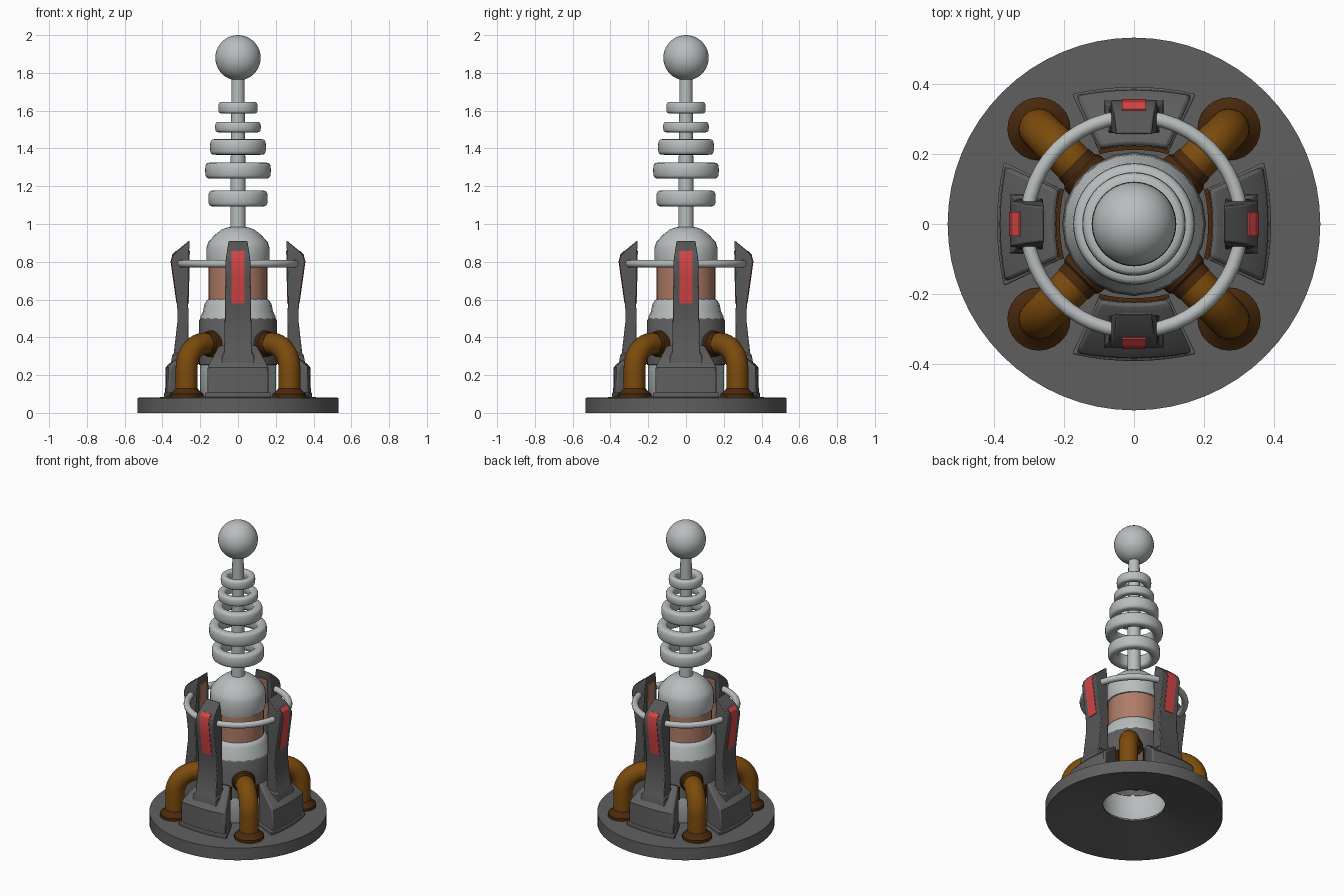
import bpy, bmesh, math
from mathutils import Matrix, Vector

if "Cube" in bpy.data.objects:
    bpy.data.objects.remove(bpy.data.objects["Cube"])


def mat(name, r, g, b):
    m = bpy.data.materials.new(name)
    m.diffuse_color = (r, g, b, 1)
    m.use_nodes = True
    m.node_tree.nodes["Principled BSDF"].inputs["Base Color"].default_value = m.diffuse_color
    return m


STEEL = mat("pale steel", 0.48, 0.51, 0.51)
GREY = mat("base grey", 0.115, 0.115, 0.115)
DARK = mat("arm grey", 0.095, 0.095, 0.095)
COPPER = mat("copper", 0.43, 0.20, 0.135)
PIPE = mat("pipe brown", 0.20, 0.07, 0.004)
BROWN = mat("dark brown", 0.068, 0.022, 0.004)
RED = mat("red", 0.66, 0.06, 0.06)


def finish(name, bm, m, angle=35, turn=0, bevel=0):
    bmesh.ops.remove_doubles(bm, verts=bm.verts, dist=1e-5)
    bmesh.ops.recalc_face_normals(bm, faces=bm.faces)
    bm.transform(Matrix.Rotation(math.radians(turn), 4, 'Z'))
    me = bpy.data.meshes.new(name)
    bm.to_mesh(me)
    bm.free()
    me.materials.append(m)
    ob = bpy.data.objects.new(name, me)
    bpy.context.collection.objects.link(ob)
    if bevel:
        b = ob.modifiers.new("bevel", 'BEVEL')
        b.width, b.segments, b.limit_method = bevel, 2, 'ANGLE'
        b.angle_limit = math.radians(40)
    bpy.ops.object.select_all(action='DESELECT')
    ob.select_set(True)
    bpy.context.view_layer.objects.active = ob
    bpy.ops.object.shade_smooth_by_angle(angle=math.radians(angle))
    return ob


def skin(bm, rows, wrap_rows=False, wrap_cols=True, caps=False):
    """Join rows of points with quads."""
    vs = [[bm.verts.new(p) for p in row] for row in rows]
    n, k = len(vs), len(vs[0])
    for i in range(n if wrap_rows else n - 1):
        for j in range(k if wrap_cols else k - 1):
            a, b = vs[i], vs[(i + 1) % n]
            bm.faces.new((a[j], a[(j + 1) % k], b[(j + 1) % k], b[j]))
    if caps:
        bm.faces.new(vs[0])
        bm.faces.new(vs[-1])


def lathe(name, prof, m, segs=48, closed=False, angle=35):
    bm = bmesh.new()
    rows = []
    for i in range(segs):
        a = math.tau * i / segs
        rows.append([(r * math.cos(a), r * math.sin(a), z) for r, z in prof])
    skin(bm, rows, wrap_rows=True, wrap_cols=closed)
    return finish(name, bm, m, angle)


def rounded_ring(name, outer, z, w, h, m, n=16, power=0.6):
    """Ring with a soft squarish cross-section."""
    prof = []
    for i in range(n):
        a = math.tau * i / n
        c, s = math.cos(a), math.sin(a)
        prof.append((outer - w / 2 + math.copysign(abs(c) ** power, c) * w / 2,
                     z + math.copysign(abs(s) ** power, s) * h / 2))
    return lathe(name, prof, m, closed=True, angle=60)


def sector(name, prof, half, m, turn, bevel=0):
    """Wedge block facing -y with a gently curved outer face."""
    bm = bmesh.new()
    rows = []
    for i in range(9):
        t = i / 4 - 1
        a, k = math.radians(half) * t, 1 + 0.05 * t * t
        rows.append([(r * k * math.sin(a), -r * k * math.cos(a), z) for r, z in prof])
    skin(bm, rows, caps=True)
    finish(name, bm, m, 30, turn, bevel)


def loft(name, levels, m, turn, bevel=0):
    """Stacked rectangles: outer r, outer z, inner r, inner z, half width."""
    bm = bmesh.new()
    skin(bm, [[(-w, -ro, zo), (w, -ro, zo), (w, -ri, zi), (-w, -ri, zi)]
              for ro, zo, ri, zi, w in levels], caps=True)
    finish(name, bm, m, 30, turn, bevel)


def tube(name, path, m, turn, segs=24):
    """Tube along (r, z, radius) points in the plane facing -y."""
    bm = bmesh.new()
    rows = []
    for i, (r, z, rad) in enumerate(path):
        p, q = path[max(i - 1, 0)], path[min(i + 1, len(path) - 1)]
        t = Vector((0, -(q[0] - p[0]), q[1] - p[1])).normalized()
        side = Vector((1, 0, 0))
        up = t.cross(side)
        c = Vector((0, -r, z))
        rows.append([c + rad * (math.cos(a) * side + math.sin(a) * up)
                     for a in (math.tau * j / segs for j in range(segs))])
    skin(bm, rows, caps=True)
    finish(name, bm, m, 40, turn)


# Base disc, hollowed underneath with a central hole
lathe("base_disc", [(0.187, 0.075), (0.533, 0.0), (0.533, 0.08), (0.187, 0.088)],
      GREY, 64, True)

# Central core, stacked bottom to top
lathe("inner_column", [(0.187, 0.08), (0.2, 0.1), (0.2, 0.26)], STEEL, 24)
lathe("core_collar", [(0.19, 0.25), (0.206, 0.255), (0.206, 0.49), (0.198, 0.503),
                      (0.17, 0.503)], GREY, 20)
lathe("core_shoulder", [(0.2, 0.495), (0.198, 0.51), (0.186, 0.535), (0.178, 0.575),
                        (0.165, 0.597), (0.15, 0.605)], STEEL, 24)
lathe("copper_drum", [(0.156, 0.59), (0.156, 0.79)], COPPER, 32)
lathe("dome_cap", [(0.15, 0.77), (0.163, 0.772), (0.168, 0.80), (0.168, 0.87),
                   (0.158, 0.903), (0.122, 0.943), (0.086, 0.971), (0.055, 0.982),
                   (0.03, 0.985)], STEEL, 32)

# Mast, rings and ball
lathe("mast", [(0.041, 0.96), (0.039, 1.3), (0.034, 1.79)], STEEL, 24)
for i, (outer, z, w, h) in enumerate([(0.157, 1.135, 0.06, 0.085),
                                      (0.174, 1.283, 0.062, 0.085),
                                      (0.148, 1.408, 0.058, 0.083),
                                      (0.121, 1.513, 0.048, 0.056),
                                      (0.104, 1.616, 0.045, 0.062)]):
    rounded_ring("mast_ring_%d" % (i + 1), outer, z, w, h, STEEL)
bm = bmesh.new()
bmesh.ops.create_uvsphere(bm, u_segments=40, v_segments=20, radius=0.12,
                          matrix=Matrix.Translation((0, 0, 1.88)))
finish("top_ball", bm, STEEL)

# Hoop joining the four arms
rounded_ring("arm_hoop", 0.327, 0.79, 0.04, 0.04, STEEL, 14, 1.0)

# Four arms on wedge-shaped feet
ARM = [(0.358, 0.25, 0.26, 0.255, 0.086), (0.348, 0.305, 0.26, 0.31, 0.083),
       (0.340, 0.316, 0.26, 0.325, 0.073), (0.319, 0.50, 0.262, 0.50, 0.07),
       (0.323, 0.58, 0.264, 0.58, 0.069), (0.34, 0.70, 0.262, 0.70, 0.067),
       (0.354, 0.80, 0.26, 0.79, 0.066), (0.345, 0.835, 0.26, 0.83, 0.062),
       (0.315, 0.866, 0.258, 0.87, 0.056), (0.264, 0.908, 0.257, 0.912, 0.049)]
PANEL = ARM[4:8] + [(0.326, 0.854, 0.258, 0.86, 0.057)]
for k in range(4):
    t = 90 * k
    sector("foot_lip_%d" % k, [(0.225, 0.08), (0.392, 0.08), (0.392, 0.108), (0.225, 0.108)],
           25.5, GREY, t, 0.005)
    sector("foot_block_%d" % k, [(0.225, 0.09), (0.386, 0.09), (0.383, 0.24),
                                 (0.368, 0.258), (0.25, 0.352), (0.225, 0.36)],
           24.3, GREY, t, 0.012)
    sector("foot_backing_%d" % k, [(0.212, 0.26), (0.224, 0.26), (0.224, 0.34), (0.212, 0.34)],
           26, BROWN, t)
    loft("arm_%d" % k, ARM, DARK, t, 0.008)
    loft("red_panel_%d" % k, [(ro + 0.003, zo + (0.003 if zo > 0.82 else 0),
                               ro - 0.012, zo - 0.003, 0.034)
                              for ro, zo, ri, zi, w in PANEL], RED, t)
    loft("copper_panel_%d" % k, [(ri + 0.005, zi, ri - 0.004, zi, 0.034)
                                 for ro, zo, ri, zi, w in PANEL], COPPER, t)

# Four elbow pipes with flanges on the diagonals
elbow = [(0.385, 0.085, 0.058), (0.385, 0.235, 0.058)]
elbow += [(0.255 + 0.13 * math.cos(a), 0.236 + 0.13 * math.sin(a), 0.058)
          for a in (math.radians(10 * i) for i in range(1, 10))]
elbow += [(0.18, 0.366, 0.058)]
for k in range(4):
    t = 45 + 90 * k
    tube("pipe_%d" % k, elbow, PIPE, t)
    tube("pipe_floor_flange_%d" % k, [(0.385, 0.08, 0.09), (0.385, 0.10, 0.09),
                                      (0.385, 0.12, 0.066), (0.385, 0.13, 0.058)], BROWN, t)
    tube("pipe_core_flange_%d" % k, [(0.19, 0.366, 0.072), (0.212, 0.366, 0.07),
                                     (0.218, 0.366, 0.062), (0.245, 0.366, 0.06)], BROWN, t)
